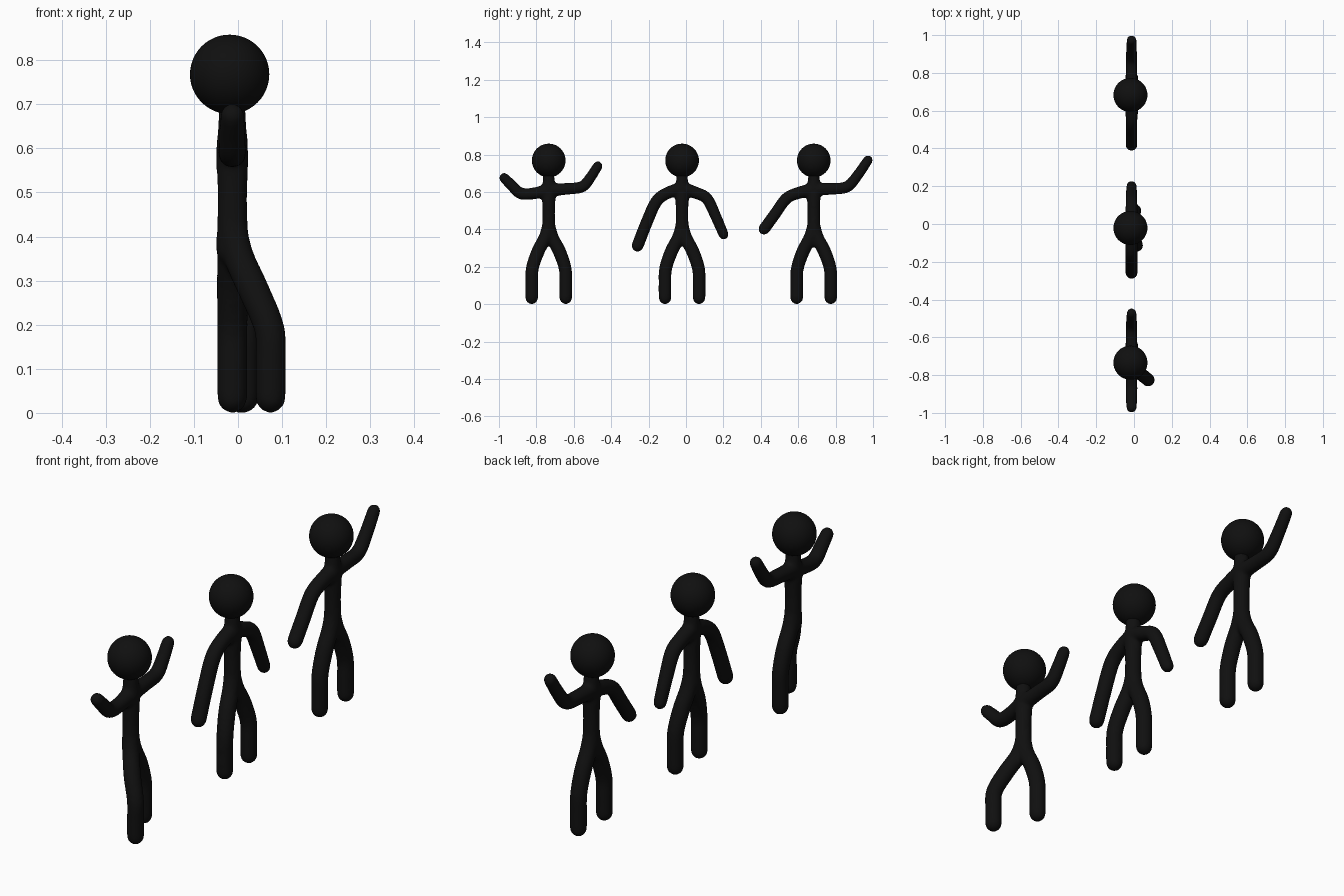
import bpy, bmesh, math
from mathutils import Vector

if "Cube" in bpy.data.objects:
    bpy.data.objects.remove(bpy.data.objects["Cube"])

BODY_X = -0.013          # plane all three figures stand in
GROW = 0.003             # makes up for the shrink of the smoothing pass

black = bpy.data.materials.new("black")
black.diffuse_color = (0.005, 0.005, 0.005, 1)
black.use_nodes = True
black.node_tree.nodes["Principled BSDF"].inputs["Base Color"].default_value = black.diffuse_color


def spline(pts, steps=6):
    """Catmull-Rom through (x, y, z, radius) points."""
    p = [Vector(q) for q in pts]
    p = [2 * p[0] - p[1]] + p + [2 * p[-1] - p[-2]]
    out = []
    for a, b, c, d in zip(p, p[1:], p[2:], p[3:]):
        for i in range(steps):
            t = i / steps
            out.append(0.5 * (2 * b + (c - a) * t + (2 * a - 5 * b + 4 * c - d) * t ** 2
                              + (3 * b - a - 3 * c + d) * t ** 3))
    return out + [p[-2]]


def tube(bm, pts, sides=20):
    """Round-ended tube of varying radius along a smooth path."""
    s = spline(pts)
    pos = [q.xyz for q in s]
    rad = [q.w + GROW for q in s]
    n = len(s)
    tan = [(pos[min(i + 1, n - 1)] - pos[max(i - 1, 0)]).normalized() for i in range(n)]
    angles = [math.radians(d) for d in (20, 40, 60, 75, 86)]
    start = [(pos[0] - tan[0] * rad[0] * math.sin(a), rad[0] * math.cos(a), tan[0])
             for a in reversed(angles)]
    end = [(pos[-1] + tan[-1] * rad[-1] * math.sin(a), rad[-1] * math.cos(a), tan[-1])
           for a in angles]
    rings = []
    for c, r, t in start + list(zip(pos, rad, tan)) + end:
        u = t.cross(Vector((1, 0, 0))).normalized()
        v = u.cross(t)
        rings.append([bm.verts.new(c + r * (math.cos(k * math.tau / sides) * u
                                            + math.sin(k * math.tau / sides) * v))
                      for k in range(sides)])
    for a, b in zip(rings, rings[1:]):
        for k in range(sides):
            j = (k + 1) % sides
            bm.faces.new((a[k], a[j], b[j], b[k]))
    bm.faces.new(rings[0])
    bm.faces.new(rings[-1])


def figure(name, c, arms, left_x, right_x):
    """c: centre y; arms: (dy, z, radius) from hand to hand; *_x: foot depth."""
    bm = bmesh.new()
    # neck and torso
    tube(bm, [(BODY_X, c, 0.70, 0.027), (BODY_X, c, 0.65, 0.030),
              (BODY_X, c, 0.58, 0.034), (BODY_X, c, 0.49, 0.031),
              (BODY_X, c, 0.37, 0.034)])
    # arms, one tube through the chest
    tube(bm, [(BODY_X, c + dy, z, r) for dy, z, r in arms])
    # legs
    for side, fx in ((-1, left_x), (1, right_x)):
        dx = fx - BODY_X
        tube(bm, [(BODY_X, c, 0.44, 0.028),
                  (BODY_X + dx * 0.15, c + side * 0.018, 0.36, 0.032),
                  (BODY_X + dx * 0.55, c + side * 0.058, 0.28, 0.033),
                  (BODY_X + dx * 0.97, c + side * 0.088, 0.19, 0.032),
                  (fx, c + side * 0.091, 0.11, 0.032),
                  (fx, c + side * 0.091, 0.034, 0.032)])
    bmesh.ops.recalc_face_normals(bm, faces=bm.faces)
    me = bpy.data.meshes.new(name + "_body")
    bm.to_mesh(me)
    bm.free()
    body = bpy.data.objects.new(name + "_body", me)
    bpy.context.collection.objects.link(body)
    me.materials.append(black)
    # fuse the limbs and soften the joints
    rm = body.modifiers.new("fuse", 'REMESH')
    rm.mode = 'VOXEL'
    rm.voxel_size = 0.007
    rm.use_smooth_shade = True
    sm = body.modifiers.new("soften", 'SMOOTH')
    sm.factor = 0.5
    sm.iterations = 15
    # head
    bpy.ops.mesh.primitive_uv_sphere_add(segments=48, ring_count=24, radius=0.09,
                                         location=(-0.019, c, 0.768))
    head = bpy.context.object
    head.name = name + "_head"
    head.data.materials.append(black)
    bpy.ops.object.shade_smooth()


# both arms raised
figure("front_figure", -0.734,
       [(-0.238, 0.675, 0.025), (-0.20, 0.637, 0.027), (-0.15, 0.592, 0.029),
        (-0.08, 0.592, 0.029), (0, 0.608, 0.032), (0.10, 0.617, 0.029),
        (0.18, 0.628, 0.028), (0.225, 0.68, 0.026), (0.262, 0.738, 0.024)],
       0.074, BODY_X)

# both arms lowered
figure("middle_figure", -0.021,
       [(-0.238, 0.312, 0.030), (-0.19, 0.435, 0.030), (-0.138, 0.548, 0.030),
        (-0.08, 0.593, 0.030), (0, 0.615, 0.032), (0.08, 0.593, 0.030),
        (0.135, 0.562, 0.029), (0.18, 0.47, 0.027), (0.222, 0.372, 0.025)],
       0.013, 0.004)

# one arm lowered, one raised
figure("rear_figure", 0.683,
       [(-0.265, 0.402, 0.029), (-0.205, 0.485, 0.029), (-0.146, 0.565, 0.029),
        (-0.08, 0.595, 0.030), (0, 0.612, 0.032), (0.10, 0.617, 0.029),
        (0.18, 0.628, 0.028), (0.235, 0.69, 0.026), (0.290, 0.770, 0.024)],
       BODY_X, BODY_X)
